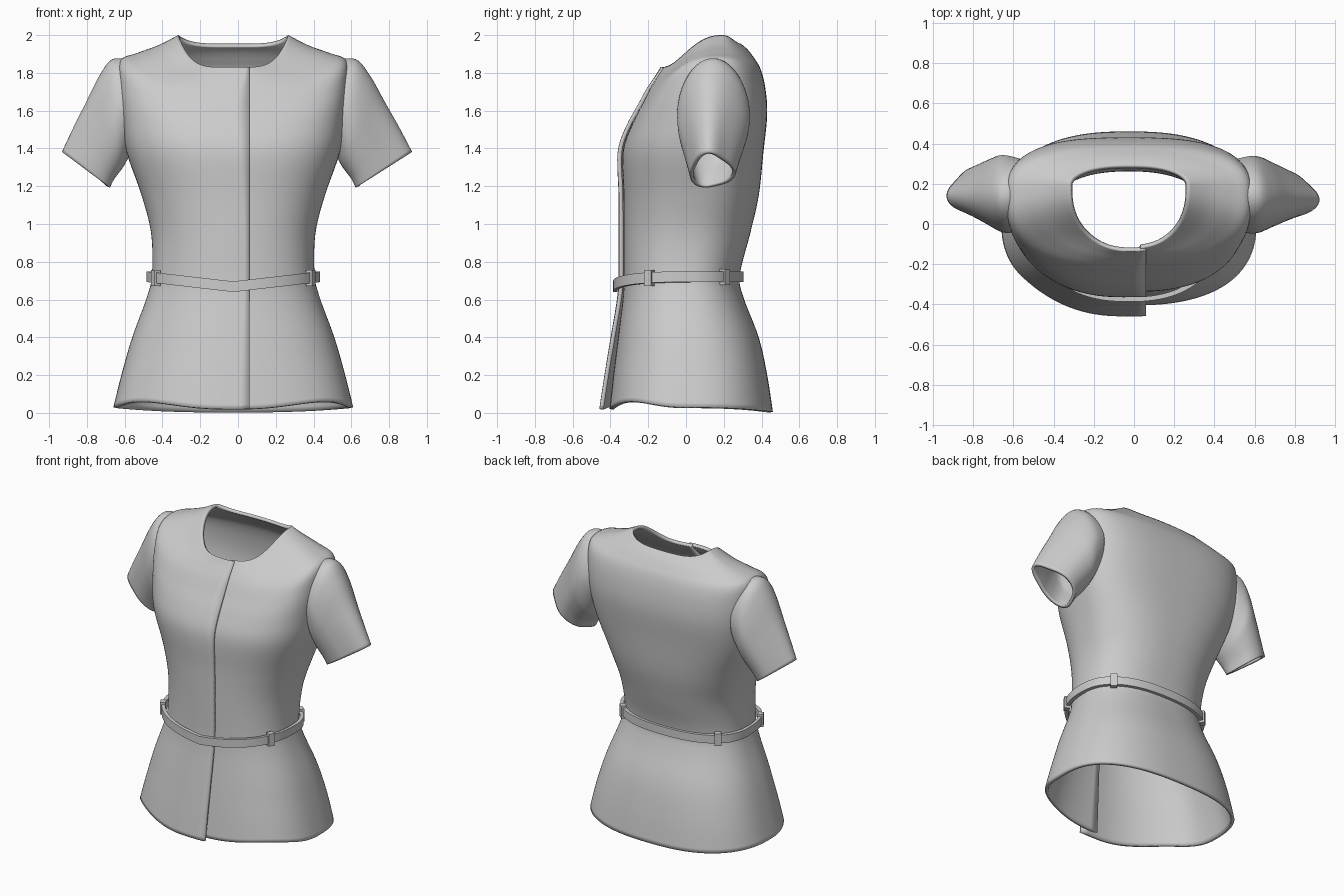
import bpy, math
from mathutils import Vector

if "Cube" in bpy.data.objects:
    bpy.data.objects.remove(bpy.data.objects["Cube"])

XC = -0.025  # the garment body sits slightly left of centre


def clamp(v):
    return max(0.0, min(1.0, v))


def spline(keys, steps):
    """Catmull-Rom interpolation through tuples of numbers."""
    out = []
    n = len(keys)
    for i in range(n - 1):
        a, b, c, d = keys[max(i - 1, 0)], keys[i], keys[i + 1], keys[min(i + 2, n - 1)]
        for s in range(steps):
            t = s / steps
            out.append([0.5 * (2 * q + (r - p) * t + (2 * p - 5 * q + 4 * r - w) * t * t
                               + (3 * q - p - 3 * r + w) * t ** 3)
                        for p, q, r, w in zip(a, b, c, d)])
    out.append(list(keys[-1]))
    return out


def loft(name, rings, closed=True, flip=False, thick=0.0, keep=None, loop_rows=False):
    n, m = len(rings[0]), len(rings)
    verts = [v for r in rings for v in r]
    faces = []
    for i in range(m if loop_rows else m - 1):
        k = (i + 1) % m
        for j in range(n if closed else n - 1):
            f = [i * n + j, i * n + (j + 1) % n, k * n + (j + 1) % n, k * n + j]
            if keep and not keep(sum((Vector(verts[q]) for q in f), Vector()) / 4):
                continue
            faces.append(f[::-1] if flip else f)
    me = bpy.data.meshes.new(name)
    me.from_pydata(verts, [], faces)
    ob = bpy.data.objects.new(name, me)
    bpy.context.collection.objects.link(ob)
    if thick:
        mod = ob.modifiers.new("thickness", 'SOLIDIFY')
        mod.thickness, mod.offset = thick, -1
    bpy.ops.object.select_all(action='DESELECT')
    ob.select_set(True)
    bpy.context.view_layer.objects.active = ob
    bpy.ops.object.shade_smooth_by_angle(angle=math.radians(40))
    return ob


def outline(a, hw, yf, yb, yc, e):
    """Point on an egg-shaped superellipse."""
    c, s = math.cos(a), math.sin(a)
    x = XC + hw * math.copysign(abs(c) ** e, c)
    y = yc + ((yb - yc) if s > 0 else (yf - yc)) * abs(s) ** e
    return x, y


# Bodice and flared peplum: half width, front y, back y, side y, front z, side z, back z, squareness
BODY = [
    (.635, -.405, .46, .02, .02, .03, .005, .80),
    (.59, -.385, .43, .02, .20, .21, .20, .80),
    (.535, -.36, .385, .01, .40, .40, .40, .82),
    (.455, -.335, .305, 0, .60, .62, .61, .84),
    (.43, -.33, .285, 0, .72, .74, .73, .84),
    (.435, -.33, .34, .02, .95, .95, .95, .84),
    (.485, -.33, .385, .06, 1.15, 1.15, 1.15, .80),
    (.565, -.335, .41, .10, 1.38, 1.38, 1.38, .74),
    (.595, -.29, .43, .13, 1.52, 1.56, 1.58, .70),
    (.61, -.235, .42, .14, 1.63, 1.74, 1.72, .70),
    (.60, -.195, .395, .15, 1.71, 1.865, 1.82, .74),
    (.51, -.165, .36, .16, 1.76, 1.905, 1.88, .80),
    (.40, -.143, .325, .18, 1.795, 1.945, 1.925, .84),
    (.292, -.123, .29, .19, 1.83, 2.0, 1.955, .86),
]
COLS = 120
rings = []
for hw, yf, yb, yc, zf, zs, zb, e in spline(BODY, 5):
    end = 1.5 * math.pi + math.asin(((.06 - XC) / hw) ** (1 / e))  # seam at x = .06
    start = end - 2 * math.pi - .08                               # tucked under the overlap
    power = 2 + 2 * clamp((zs - 1.4) / .6)
    step = .027 + .028 * clamp((.7 - zf) / .7) - .014 * clamp((zf - 1.5) / .3)
    ring = []
    for j in range(COLS + 1):
        u = j / COLS
        a = start + (end - start) * u
        x, y = outline(a, hw, yf, yb, yc, e)
        zm = zb if math.sin(a) > 0 else zf
        z = zm + (zs - zm) * abs(math.cos(a)) ** power
        if math.sin(a) < 0:  # hem lifts at the front corners
            z += .035 * math.sin(2 * a) ** 2 * clamp((.3 - zf) / .28)
        r = clamp((u - .84) / .14)
        y -= step * r * r * (3 - 2 * r)
        ring.append((x, y, z))
    rings.append(ring)


def outside_armhole(p):
    return abs(p.x) < .48 or ((p.z - 1.62) / .19) ** 2 + ((p.y - .14) / .14) ** 2 > 1


loft("jacket_body", rings, closed=False, thick=.022, keep=outside_armhole)

# Short sleeves: outer edge x z, inner edge x z, half depth, fold strength
SLEEVE = [
    (.53, 1.87, .50, 1.40, .18, 0),
    (.625, 1.872, .53, 1.34, .192, .01),
    (.70, 1.785, .55, 1.30, .188, .03),
    (.78, 1.64, .575, 1.265, .165, .05),
    (.85, 1.515, .60, 1.23, .142, .07),
    (.92, 1.38, .62, 1.19, .12, .09),
]


def sleeve(name, side):
    rings = []
    path = spline(SLEEVE, 5)
    for i, (ox, oz, ix, iz, h, fold) in enumerate(path):
        if side < 0:
            t = i / (len(path) - 1)
            ox, ix = ox + .05 - .04 * t, ix + .055
        ring = []
        for j in range(48):
            a = 2 * math.pi * j / 48
            w = 1 + fold * (math.cos(3 * a + .9) - math.cos(.9) * max(0, math.cos(a)))
            c = .5 + .5 * math.cos(a) * w
            taper = 1 - .1 * max(0, math.cos(a))  # narrower towards the shoulder line
            ring.append((side * (ix + (ox - ix) * c),
                         .145 - .01 * side * fold / .09 + h * math.sin(a) * w * taper,
                         iz + (oz - iz) * c))
        rings.append(ring)
    loft(name, rings, flip=side > 0, thick=.02)


sleeve("right_sleeve", 1)
sleeve("left_sleeve", -1)


# Narrow belt dipping to a shallow V at the front
def belt_point(a, grow=0.0):
    x, y = outline(a, .452 + grow, -.378 - grow, .297 + grow, 0, .84)
    z = .72 if math.sin(a) > 0 else .668 + .052 * abs(x - XC) / .452
    return Vector((x, y, z))


profile = []
for grow, dz in ((-.015, -.028), (.008, -.028), (.008, .028), (-.015, .028)):
    profile.append([belt_point(2 * math.pi * j / 96, grow) + Vector((0, 0, dz)) for j in range(96)])
loft("belt", profile, loop_rows=True)

# Belt loops, turned to follow the belt
for name, deg in (("front_right", -27), ("front_left", 207), ("back_right", 40), ("back_left", 140)):
    a = math.radians(deg)
    p, q = belt_point(a - .03), belt_point(a + .03)
    t = q - p
    bpy.ops.mesh.primitive_cube_add(size=1, location=(p + q) / 2,
                                    rotation=(0, 0, math.atan2(t.y, t.x)))
    ob = bpy.context.object
    ob.name = name + "_belt_loop"
    ob.scale = (.042, .036, .085)
    bev = ob.modifiers.new("soft_edges", 'BEVEL')
    bev.width, bev.segments = .008, 2
